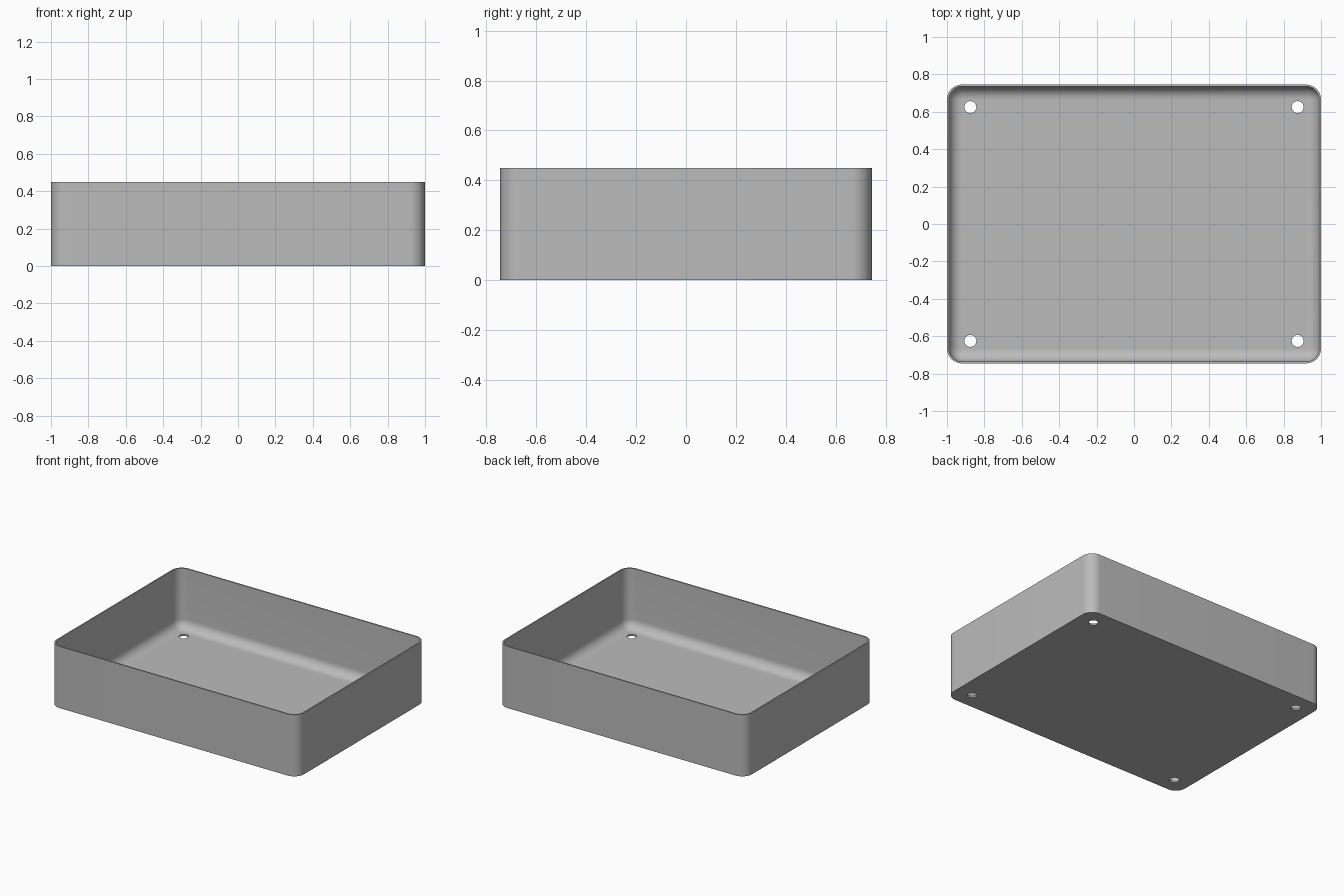
import bpy, bmesh
from math import sin, cos, pi

cube = bpy.data.objects.get("Cube")
if cube:
    bpy.data.objects.remove(cube)

HALF_X, HALF_Y, HEIGHT = 1.0, 0.745, 0.45
CORNER, WALL, FLOOR, FILLET = 0.08, 0.01, 0.012, 0.068
HOLE_X, HOLE_Y, HOLE_R = 0.875, 0.625, 0.032
STEPS = 12

grey = bpy.data.materials.new("plain grey")
grey.use_nodes = True
grey.diffuse_color = (0.5, 0.5, 0.5, 1)
grey.node_tree.nodes["Principled BSDF"].inputs["Base Color"].default_value = (0.5, 0.5, 0.5, 1)

bm = bmesh.new()


def rounded_ring(inset, z):
    """Rounded rectangle of vertices, inset from the outer wall."""
    r = CORNER - inset
    ring = []
    for i, (sx, sy) in enumerate([(1, 1), (-1, 1), (-1, -1), (1, -1)]):
        for k in range(STEPS + 1):
            a = (i + k / STEPS) * pi / 2
            ring.append(bm.verts.new((sx * (HALF_X - CORNER) + r * cos(a),
                                      sy * (HALF_Y - CORNER) + r * sin(a), z)))
    return ring


def circle_ring(x, y, z):
    return [bm.verts.new((x + HOLE_R * cos(2 * pi * k / 32),
                          y + HOLE_R * sin(2 * pi * k / 32), z)) for k in range(32)]


def bridge(a, b):
    for i in range(len(a)):
        j = (i + 1) % len(a)
        bm.faces.new((a[i], a[j], b[j], b[i])).smooth = True


def fill(rings, up):
    """Flat sheet bounded by an outer ring and pierced by the others."""
    edges = []
    for ring in rings:
        for i in range(len(ring)):
            pair = (ring[i], ring[(i + 1) % len(ring)])
            edges.append(bm.edges.get(pair) or bm.edges.new(pair))
    made = bmesh.ops.triangle_fill(bm, edges=edges, use_beauty=True, normal=(0, 0, up))
    for f in made["geom"]:
        if isinstance(f, bmesh.types.BMFace):
            f.smooth = False


# Outer wall, rim, inner wall, then the rounded fillet down to the floor
rings = [rounded_ring(0, 0), rounded_ring(0, HEIGHT), rounded_ring(WALL, HEIGHT)]
for k in range(STEPS + 1):
    a = k / STEPS * pi / 2
    rings.append(rounded_ring(WALL + FILLET * (1 - cos(a)),
                              FLOOR + FILLET * (1 - sin(a))))
for a, b in zip(rings, rings[1:]):
    bridge(a, b)

# Screw holes through the floor
tops, bottoms = [], []
for sx in (-1, 1):
    for sy in (-1, 1):
        tops.append(circle_ring(sx * HOLE_X, sy * HOLE_Y, FLOOR))
        bottoms.append(circle_ring(sx * HOLE_X, sy * HOLE_Y, 0))
        bridge(tops[-1], bottoms[-1])

# Floor and underside
fill([rings[-1]] + tops, 1)
fill([rings[0]] + bottoms, -1)
bmesh.ops.recalc_face_normals(bm, faces=bm.faces)

mesh = bpy.data.meshes.new("open_tray")
flat = [f.index for f in bm.faces if not f.smooth]
bm.to_mesh(mesh)
bm.free()
mesh.materials.append(grey)
tray = bpy.data.objects.new("open_tray", mesh)
bpy.context.collection.objects.link(tray)

# Smooth corners and fillet, crisp rim and hole edges
bpy.ops.object.select_all(action="DESELECT")
tray.select_set(True)
bpy.context.view_layer.objects.active = tray
bpy.ops.object.shade_smooth_by_angle(angle=pi / 6)
for p in mesh.polygons:
    if abs(p.normal.z) > 0.9999:
        p.use_smooth = False
